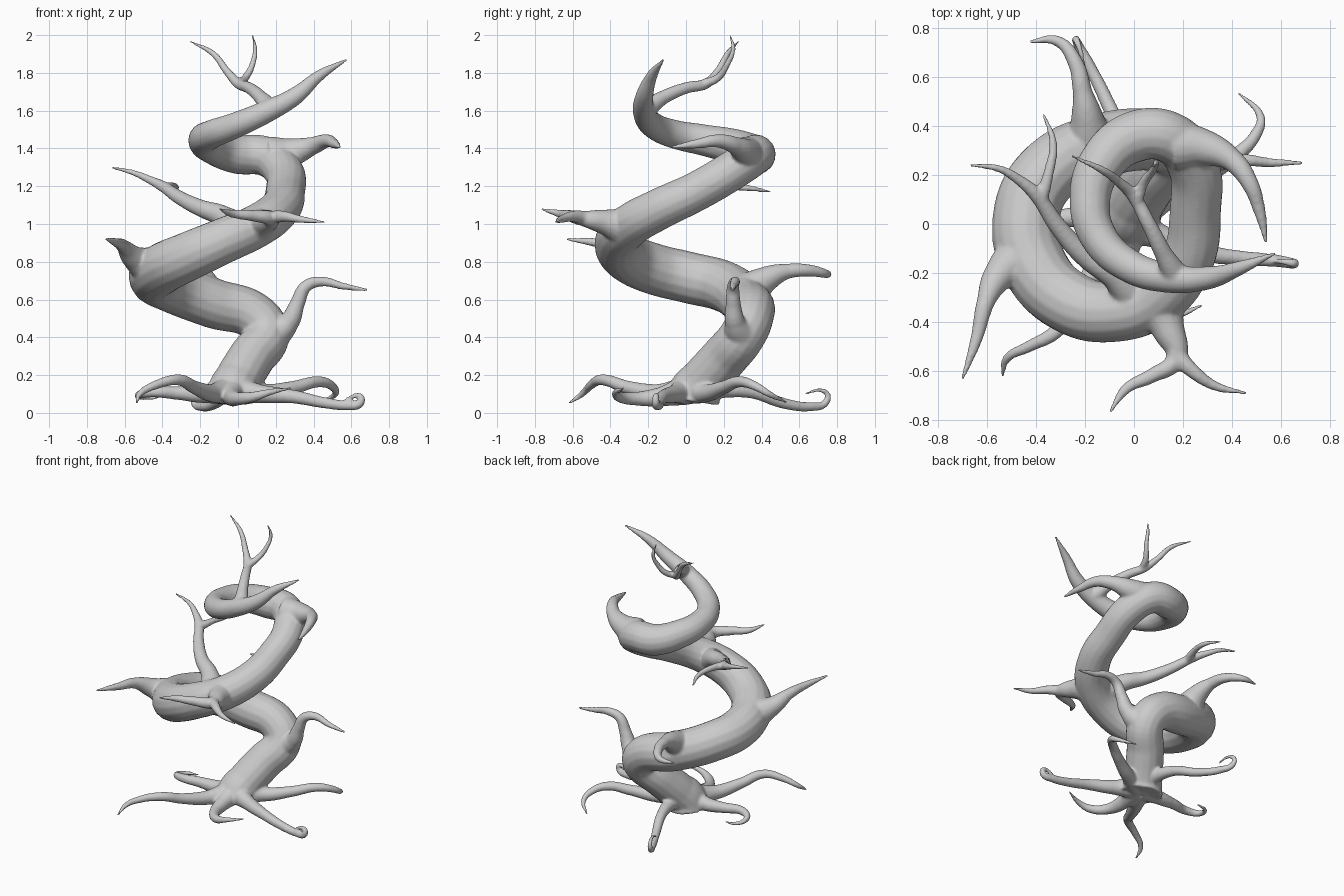
import bpy


def limb(name, points):
    """Round tapered limb along a smooth path; points are (x, y, z, radius)."""
    data = bpy.data.curves.new(name, 'CURVE')
    data.dimensions = '3D'
    data.bevel_depth = 1.0
    data.bevel_resolution = 6
    data.use_fill_caps = True
    data.resolution_u = 8
    spline = data.splines.new('BEZIER')
    spline.radius_interpolation = 'LINEAR'
    spline.bezier_points.add(len(points) - 1)
    for bp, (x, y, z, r) in zip(spline.bezier_points, points):
        bp.co = (x, y, z)
        bp.radius = r
        bp.handle_left_type = bp.handle_right_type = 'AUTO'
    obj = bpy.data.objects.new(name, data)
    bpy.context.collection.objects.link(obj)
    parts.append(obj)


parts = []

# Spiral trunk
limb("trunk", [
    (-0.03, 0.035, 0.06, .145), (-0.03, 0.04, 0.10, .138), (0.00, 0.095, 0.17, .128),
    (0.07, 0.20, 0.29, .125), (0.15, 0.305, 0.42, .122),
    (0.09, 0.34, 0.51, .125), (-0.13, 0.32, 0.58, .133),
    (-0.36, 0.20, 0.67, .136), (-0.44, 0.02, 0.715, .137), (-0.40, -0.18, 0.765, .136),
    (-0.26, -0.32, 0.83, .13), (-0.08, -0.36, 0.91, .122), (0.10, -0.30, 0.99, .115),
    (0.22, -0.14, 1.08, .11), (0.25, 0.05, 1.17, .105), (0.24, 0.24, 1.28, .105),
    (0.14, 0.355, 1.36, .106), (0.00, 0.355, 1.37, .106), (-0.13, 0.25, 1.41, .095),
    (-0.18, 0.09, 1.445, .083), (-0.14, -0.06, 1.475, .076), (-0.02, -0.17, 1.52, .069),
    (0.14, -0.22, 1.59, .061), (0.30, -0.22, 1.675, .048), (0.43, -0.18, 1.785, .03),
    (0.575, -0.12, 1.87, .008)])

# Branches
limb("low_right_branch", [
    (0.19, 0.29, 0.42, .10), (0.27, 0.26, 0.48, .055), (0.315, 0.25, 0.58, .04),
    (0.36, 0.25, 0.67, .033), (0.44, 0.26, 0.695, .027), (0.56, 0.25, 0.67, .019),
    (0.69, 0.25, 0.65, .008)])
limb("low_back_branch", [
    (-0.18, 0.31, 0.62, .12), (-0.19, 0.43, 0.71, .068), (-0.21, 0.54, 0.75, .04),
    (-0.24, 0.66, 0.753, .032), (-0.31, 0.745, 0.735, .023), (-0.425, 0.745, 0.735, .008)])
limb("left_branch", [
    (-0.44, -0.12, 0.76, .12), (-0.55, -0.21, 0.82, .065), (-0.605, -0.32, 0.88, .037),
    (-0.64, -0.46, 0.90, .026), (-0.70, -0.635, 0.92, .008)])
limb("front_branch", [
    (0.09, -0.32, 0.98, .11), (0.14, -0.43, 1.01, .068), (0.17, -0.55, 1.03, .04),
    (0.07, -0.62, 1.045, .03), (-0.03, -0.67, 1.055, .022), (-0.10, -0.77, 1.08, .007)])
limb("front_branch_fork", [
    (0.16, -0.52, 1.03, .04), (0.24, -0.60, 1.04, .03), (0.33, -0.66, 1.025, .02),
    (0.46, -0.69, 1.01, .007)])
limb("inner_left_branch", [
    (0.02, -0.32, 0.96, .09), (-0.08, -0.21, 1.04, .058), (-0.20, -0.13, 1.085, .045),
    (-0.31, -0.01, 1.14, .037), (-0.40, 0.12, 1.20, .03), (-0.47, 0.18, 1.235, .022),
    (-0.55, 0.225, 1.27, .016), (-0.67, 0.24, 1.30, .007)])
limb("inner_left_fork", [
    (-0.38, 0.10, 1.19, .03), (-0.35, 0.20, 1.20, .022), (-0.33, 0.33, 1.19, .017),
    (-0.37, 0.45, 1.17, .007)])
limb("high_right_branch", [
    (0.18, 0.32, 1.36, .105), (0.29, 0.31, 1.38, .075), (0.40, 0.26, 1.415, .047),
    (0.47, 0.17, 1.44, .036), (0.51, 0.06, 1.425, .026), (0.54, -0.08, 1.405, .008)])
limb("top_branch", [
    (0.17, -0.21, 1.61, .055), (0.12, -0.12, 1.67, .037), (0.06, 0.00, 1.72, .031),
    (0.00, 0.11, 1.745, .028), (-0.06, 0.17, 1.81, .021), (-0.13, 0.22, 1.90, .017),
    (-0.26, 0.28, 1.97, .006)])
limb("top_branch_fork", [
    (0.01, 0.09, 1.74, .026), (0.04, 0.17, 1.775, .021), (0.075, 0.215, 1.84, .017),
    (0.09, 0.25, 1.93, .013), (0.075, 0.23, 2.005, .006)])

# Roots
limb("right_root", [
    (-0.02, 0.00, 0.12, .075), (0.13, -0.06, 0.10, .048), (0.30, -0.12, 0.085, .036),
    (0.45, -0.14, 0.055, .03), (0.58, -0.15, 0.04, .026), (0.645, -0.16, 0.05, .023),
    (0.65, -0.16, 0.085, .018), (0.57, -0.15, 0.075, .008)])
limb("back_right_root", [
    (-0.01, 0.02, 0.12, .075), (0.14, 0.11, 0.105, .048), (0.30, 0.20, 0.135, .036),
    (0.43, 0.29, 0.165, .03), (0.50, 0.37, 0.14, .024), (0.515, 0.44, 0.10, .018),
    (0.425, 0.535, 0.055, .007)])
limb("back_root", [
    (-0.03, 0.05, 0.12, .075), (-0.02, 0.20, 0.125, .046), (-0.05, 0.35, 0.11, .034),
    (-0.12, 0.52, 0.05, .029), (-0.19, 0.66, 0.033, .025), (-0.23, 0.735, 0.05, .02),
    (-0.235, 0.75, 0.095, .016), (-0.22, 0.71, 0.12, .012), (-0.20, 0.63, 0.10, .007)])
limb("front_left_root", [
    (-0.05, 0.00, 0.12, .075), (-0.14, -0.15, 0.105, .048), (-0.23, -0.31, 0.135, .036),
    (-0.32, -0.44, 0.175, .03), (-0.43, -0.50, 0.15, .024), (-0.52, -0.55, 0.10, .018),
    (-0.535, -0.62, 0.05, .007)])
limb("left_root", [
    (-0.06, 0.02, 0.12, .075), (-0.18, 0.03, 0.10, .048), (-0.32, 0.02, 0.105, .036),
    (-0.45, 0.00, 0.11, .029), (-0.525, 0.05, 0.095, .021), (-0.50, 0.13, 0.08, .014),
    (-0.42, 0.15, 0.08, .007)])
limb("front_root", [
    (-0.03, 0.00, 0.12, .08), (-0.03, -0.14, 0.085, .05), (0.00, -0.27, 0.075, .036),
    (0.08, -0.355, 0.085, .028), (0.17, -0.37, 0.11, .018), (0.28, -0.33, 0.13, .007)])

# Fuse all limbs into one skin with softened joints
bpy.ops.object.select_all(action='DESELECT')
for p in parts:
    p.select_set(True)
bpy.context.view_layer.objects.active = parts[0]
bpy.ops.object.convert(target='MESH')
bpy.ops.object.join()
tree = bpy.context.object
tree.name = "twisted_tree"
remesh = tree.modifiers.new("fuse", 'REMESH')
remesh.mode = 'VOXEL'
remesh.voxel_size = 0.009
remesh.use_smooth_shade = True
soften = tree.modifiers.new("soften", 'SMOOTH')
soften.factor = 0.5
soften.iterations = 6
bpy.ops.object.convert(target='MESH')
bpy.ops.object.shade_smooth()
